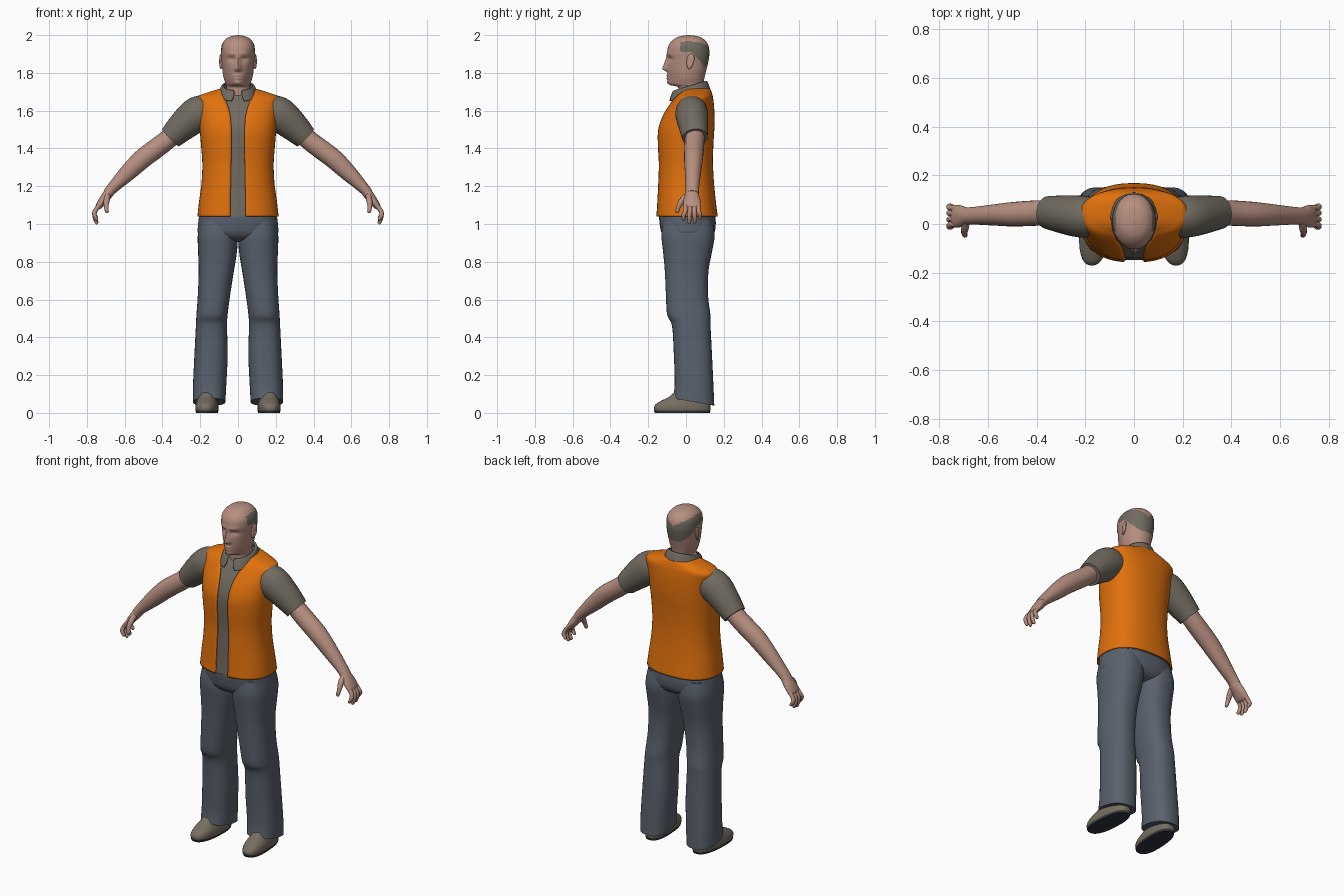
import bpy, bmesh, math
from mathutils import Vector

if "Cube" in bpy.data.objects:
    bpy.data.objects.remove(bpy.data.objects["Cube"])


def material(name, rgb):
    m = bpy.data.materials.new(name)
    m.diffuse_color = (*rgb, 1)
    m.use_nodes = True
    m.node_tree.nodes["Principled BSDF"].inputs["Base Color"].default_value = m.diffuse_color
    return m


SKIN = material("skin", (0.47, 0.275, 0.215))
SHIRT = material("grey brown cloth", (0.165, 0.147, 0.118))
VEST = material("orange", (0.75, 0.165, 0.004))
DENIM = material("blue grey cloth", (0.1, 0.12, 0.152))
SHOE = material("shoe leather", (0.18, 0.155, 0.12))
SOLE = material("dark sole", (0.03, 0.034, 0.042))


def smooth(keys, k):
    """Catmull-Rom interpolation through tuples of numbers."""
    size = max(len(r) for r in keys)
    p = [tuple(r) + (0,) * (size - len(r)) for r in keys]
    p = [p[0]] + p + [p[-1]]
    out = []
    for i in range(1, len(p) - 2):
        for j in range(k):
            t = j / k
            out.append([0.5 * (2 * b + (c - a) * t + (2 * a - 5 * b + 4 * c - d) * t * t
                               + (3 * b - a - 3 * c + d) * t ** 3)
                        for a, b, c, d in zip(*p[i - 1:i + 3])])
    return out + [list(p[-2])]


def skin_rows(bm, rows, closed=True):
    """Bridge rows of points into a surface, capped when closed."""
    vs = [[bm.verts.new(c) for c in r] for r in rows]
    n = len(rows[0])
    for a, b in zip(vs, vs[1:]):
        for i in range(n if closed else n - 1):
            j = (i + 1) % n
            bm.faces.new((a[i], a[j], b[j], b[i]))
    if closed:
        bm.faces.new(vs[0])
        bm.faces.new(vs[-1])


def finish(name, bm, mats, mirror=False, thick=0, rule=None):
    bmesh.ops.recalc_face_normals(bm, faces=bm.faces)
    if rule:
        for f in bm.faces:
            f.material_index = rule(f.calc_center_median())
    me = bpy.data.meshes.new(name)
    bm.to_mesh(me)
    bm.free()
    ob = bpy.data.objects.new(name, me)
    bpy.context.collection.objects.link(ob)
    for m in mats:
        me.materials.append(m)
    if mirror:
        ob.modifiers.new("mirror", 'MIRROR').use_mirror_merge = False
    if thick:
        s = ob.modifiers.new("thickness", 'SOLIDIFY')
        s.thickness, s.offset = thick, 0
    return ob


def spow(v, p):
    return math.copysign(abs(v) ** p, v)


def loft_rows(keys, k=5, seg=48, power=2.4, opened=False):
    """Level rings: (z, centre x, half width, y front, y back, tilt, opening, front taper)."""
    rows = []
    for r in smooth([tuple(q) + (0,) * (8 - len(q)) for q in keys], k):
        z, cx, rx, y0, y1, tilt, w, taper = r
        t0 = math.asin(min(0.99, max(0, w) / rx) ** (power / 2)) if opened else 0
        row = []
        for i in range(seg + 1 if opened else seg):
            t = t0 + (2 * math.pi - 2 * t0) * i / seg
            sx, sy = spow(math.sin(t), 2 / power), -spow(math.cos(t), 2 / power)
            y = (y0 + y1) / 2 + sy * (y1 - y0) / 2
            row.append(Vector((cx + rx * sx * (1 - taper * max(0, -sy)), y, z + tilt * y)))
        rows.append(row)
    return rows


def loft(name, keys, mat, mirror=False, thick=0, opened=False, **kw):
    bm = bmesh.new()
    skin_rows(bm, loft_rows(keys, opened=opened, **kw), not opened)
    return finish(name, bm, [mat], mirror, thick)


def tube(bm, path, k=5, seg=24):
    """Limb along (x, y, z, half height, half depth)."""
    p = smooth(path, k)
    rows = []
    for i, q in enumerate(p):
        d = Vector(p[min(i + 1, len(p) - 1)][:3]) - Vector(p[max(i - 1, 0)][:3])
        d.normalize()
        up = d.cross(Vector((0, 1, 0))).normalized()
        side = up.cross(d)
        rows.append([Vector(q[:3]) + up * q[3] * math.cos(a) + side * q[4] * math.sin(a)
                     for a in (2 * math.pi * j / seg for j in range(seg))])
    skin_rows(bm, rows)


# Torso: vest shell over a slightly smaller shirt (z, half width, front, back, opening)
body = [(1.04, .212, -.155, .165, .04), (1.12, .203, -.15, .155, .04), (1.22, .19, -.145, .145, .038),
        (1.32, .186, -.142, .14, .036), (1.42, .193, -.147, .142, .035), (1.5, .2, -.145, .147, .035),
        (1.57, .206, -.122, .148, .04), (1.63, .212, -.087, .145, .055), (1.67, .214, -.056, .14, .075),
        (1.69, .17, -.036, .135, .085), (1.71, .105, -.02, .128, .085), (1.715, .085, -.01, .122, .075)]
loft("vest", [(z, 0, rx, a, b, 0, w) for z, rx, a, b, w in body], VEST, thick=.006, opened=True, seg=72)
loft("shirt_body", [(z, 0, rx - .007, a + .007, b - .007) for z, rx, a, b, w in body], SHIRT)

# Collar folded around the neck, with two points at the front
loft("collar", [(1.722, 0, .078, -.06, .098, .3, .022), (1.722, 0, .086, -.068, .108, .3, .02),
                (1.70, 0, .094, -.08, .118, .3, .022), (1.676, 0, .104, -.09, .126, .3, .034)],
     SHIRT, thick=.006, opened=True, power=2.1)

# Sleeves
bm = bmesh.new()
tube(bm, [(.14, .03, 1.59, .085, .075), (.21, .03, 1.583, .094, .086), (.28, .038, 1.53, .083, .08),
          (.357, .048, 1.457, .064, .067)], seg=32)
finish("sleeves", bm, [SHIRT], True)

# Bare arms with hands
bm = bmesh.new()
tube(bm, [(.32, .048, 1.49, .05, .05), (.4, .045, 1.425, .052, .052), (.5, .04, 1.35, .052, .05),
          (.58, .037, 1.275, .045, .043), (.66, .034, 1.195, .031, .036), (.69, .033, 1.16, .027, .035)])
finish("arms", bm, [SKIN], True)
bm = bmesh.new()
tube(bm, [(.675, .033, 1.178, .027, .033), (.695, .032, 1.15, .026, .038), (.718, .032, 1.12, .022, .046),
          (.738, .032, 1.092, .017, .045), (.745, .032, 1.08, .008, .036)])
for y0, y1, dz in ((-.002, -.012, .018), (.021, .018, 0), (.044, .046, .004), (.066, .073, .025)):
    tube(bm, [(.725, y0, 1.11, .012, .012), (.755, y0, 1.072, .012, .012), (.76, y1, 1.04 + dz / 2, .011, .011),
              (.748, y1, 1.006 + dz, .009, .009), (.745, y1, 1.0 + dz, .003, .003)], 3, 12)
tube(bm, [(.69, .01, 1.155, .015, .015), (.695, -.018, 1.125, .016, .017), (.698, -.038, 1.095, .012, .012),
          (.694, -.046, 1.066, .01, .01), (.692, -.047, 1.058, .003, .003)], 3, 12)
finish("hands", bm, [SKIN], True)

# Trousers: hips and two legs with creased knees and slanted hems
loft("trouser_hips", [(1.1, 0, .195, -.135, .14), (1.04, 0, .206, -.142, .155), (.99, 0, .212, -.138, .157),
                      (.95, 0, .211, -.128, .148), (.92, 0, .17, -.1, .12), (.905, 0, .1, -.05, .06)], DENIM)
legs = [(1.02, .0, .2, -.12, .14), (.94, .0, .213, -.13, .152), (.85, .006, .211, -.121, .137),
        (.75, .022, .208, -.112, .119), (.62, .042, .213, -.106, .117), (.52, .055, .22, -.1, .129),
        (.46, .058, .223, -.074, .13), (.3, .055, .231, -.064, .138), (.15, .062, .238, -.06, .145),
        (.065, .067, .239, -.07, .15)]
loft("trouser_legs", [(z, (a + b) / 2, (b - a) / 2, c, d, -.18 if z < .1 else 0) for z, a, b, c, d in legs],
     DENIM, mirror=True)


# Shoes and soles, toes turned out slightly
def footwear(name, keys, mat):
    bm = bmesh.new()
    rows = loft_rows([(z, .163, r, a, b) for z, r, a, b in keys], power=2.5)
    for row in rows:
        for v in row:
            v.x += -.06 * v.y
    skin_rows(bm, rows)
    finish(name, bm, [mat], True)


footwear("shoes", [(.012, .058, -.168, .128), (.03, .06, -.17, .13), (.048, .058, -.158, .13),
                   (.066, .053, -.128, .128), (.085, .046, -.09, .125), (.12, .04, -.05, .12)], SHOE)
footwear("soles", [(0, .057, -.165, .126), (.013, .059, -.17, .13)], SOLE)

# Head and neck, with the face pushed in and out
head = loft_rows([(1.64, 0, .064, -.035, .085), (1.7, 0, .062, -.04, .086), (1.727, 0, .062, -.045, .09),
                  (1.734, 0, .064, -.078, .091, 0, 0, .35), (1.746, 0, .067, -.095, .093, 0, 0, .4),
                  (1.77, 0, .075, -.098, .097, 0, 0, .35), (1.8, 0, .081, -.098, .104, 0, 0, .25),
                  (1.84, 0, .085, -.098, .114, 0, 0, .15), (1.875, 0, .088, -.098, .121, 0, 0, .1),
                  (1.91, 0, .09, -.1, .124, 0, 0, .05), (1.95, 0, .085, -.09, .117), (1.98, 0, .064, -.062, .092),
                  (1.994, 0, .038, -.03, .062), (2.0, 0, .004, .01, .018)], k=7, seg=96, power=2.15)


def bump(x, z, cx, cz, sx, sz, amount):
    return amount * math.exp(-((x - cx) / sx) ** 2 - ((z - cz) / sz) ** 2)


for row in head:
    for v in row:
        if v.y < -.02:
            x, z = abs(v.x), v.z
            u = min(1, max(0, (1.89 - z) / .068))
            nose = (.004 + .024 * u) * math.exp(-(x / (.009 + .008 * u)) ** 2)
            if z < 1.82:
                nose *= math.exp(-((z - 1.82) / .01) ** 2)
            elif z > 1.89:
                nose *= math.exp(-((z - 1.89) / .01) ** 2)
            v.y += (bump(x, z, .034, 1.872, .019, .013, .013) - bump(x, z, .034, 1.868, .011, .007, .005)
                    - bump(x, z, .03, 1.9, .025, .009, .004) - bump(x, z, 0, 1.786, .022, .006, .005)
                    - bump(x, z, 0, 1.771, .02, .006, .005) - bump(x, z, 0, 1.746, .02, .012, .004) - nose)


def hair(c):
    low = 1.91 if c.y < .03 else max(1.83, 1.91 - (c.y - .03) * 1.1)
    return int(c.y > -.03 and low < c.z < 1.922 + .6 * abs(c.x))


bm = bmesh.new()
skin_rows(bm, head)
finish("head", bm, [SKIN, SHIRT], rule=hair)

# Ears
bm = bmesh.new()
bmesh.ops.create_uvsphere(bm, u_segments=20, v_segments=14, radius=1)
for v in bm.verts:
    x, y, z = v.co
    dish = .006 * math.exp(-(y * y + z * z) * 4) if x > 0 else 0
    v.co = (.09 + .01 * x - dish + .005 * y, .022 + (.02 + .005 * z) * y + .006 * z, 1.86 + .04 * z)
finish("ears", bm, [SKIN], True)

# Smooth shading with sharp hems
for ob in bpy.context.scene.objects:
    ob.select_set(True)
    bpy.context.view_layer.objects.active = ob
bpy.ops.object.shade_smooth_by_angle(angle=math.radians(45))
